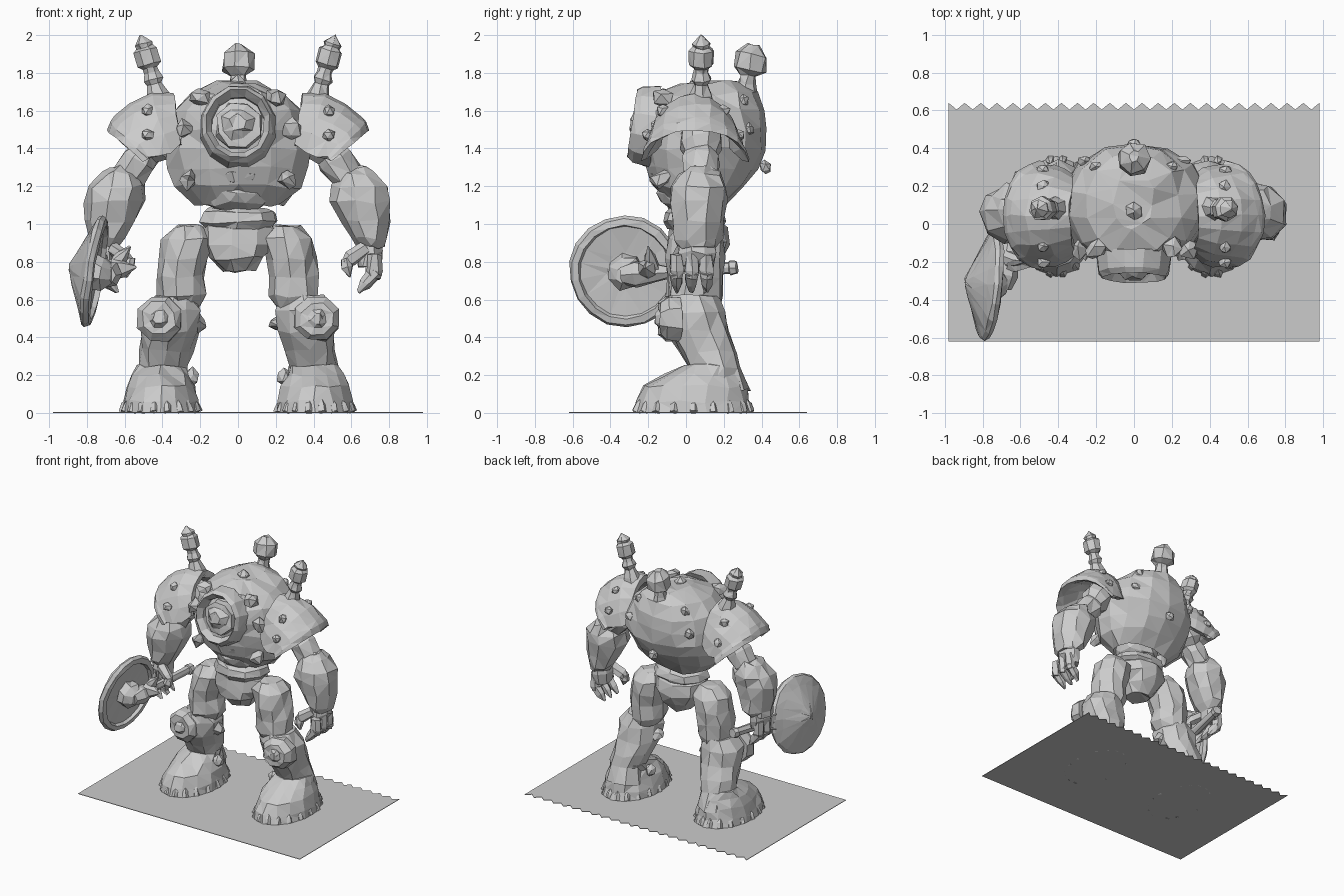
import bpy, bmesh, math, random
from mathutils import Vector, Matrix

random.seed(7)
grey = bpy.data.materials.new("stone grey")
grey.diffuse_color = (0.6, 0.6, 0.6, 1)


def finish(name, bm, rough=0.0, keep_floor=False):
    """Roughen, triangulate and turn a bmesh into a flat shaded object."""
    for v in bm.verts:
        if rough and not (keep_floor and v.co.z < 0.02):
            v.co += Vector([random.uniform(-rough, rough) for _ in range(3)])
    bmesh.ops.triangulate(bm, faces=bm.faces[:])
    bmesh.ops.recalc_face_normals(bm, faces=bm.faces[:])
    me = bpy.data.meshes.new(name)
    bm.to_mesh(me)
    bm.free()
    me.materials.append(grey)
    ob = bpy.data.objects.new(name, me)
    bpy.context.collection.objects.link(ob)
    return ob


def loft(name, rings, n=10, rough=0.012, mat=Matrix(), caps=True, floor=False, closed=False):
    """Skin ellipses (x, y, z, rx, ry) stacked along local z."""
    bm = bmesh.new()
    rows = []
    for x, y, z, rx, ry in rings:
        rows.append([bm.verts.new(mat @ Vector((x + rx * math.cos(a), y + ry * math.sin(a), z)))
                     for a in (2 * math.pi * (i + .5) / n for i in range(n))])
    pairs = list(zip(rows, rows[1:])) + ([(rows[-1], rows[0])] if closed else [])
    for lo, hi in pairs:
        for i in range(n):
            j = (i + 1) % n
            bm.faces.new((lo[i], lo[j], hi[j], hi[i]))
    if caps and not closed:
        bm.faces.new(rows[0])
        bm.faces.new(rows[-1])
    return finish(name, bm, rough, floor)


def rod(name, a, b, stations, n=7, rough=0.006):
    """Round piece from a to b; stations are (fraction, radius)."""
    a, b = Vector(a), Vector(b)
    m = Matrix.Translation(a) @ (b - a).to_track_quat('Z', 'Y').to_matrix().to_4x4()
    return loft(name, [(0, 0, t * (b - a).length, r, r) for t, r in stations], n, rough, m)


def blob(name, c, size, rough=0.015, sub=1):
    bm = bmesh.new()
    bmesh.ops.create_icosphere(bm, subdivisions=sub, radius=1)
    for v in bm.verts:
        v.co = Vector(c) + Vector([v.co[i] * size[i] for i in range(3)])
    return finish(name, bm, rough)


# Ground sheet with a saw-toothed back edge
bm = bmesh.new()
teeth = 23
pts = [(-.98, -.62), (.98, -.62)]
for i in range(teeth * 2 + 1):
    pts.append((.98 - 1.96 * i / (teeth * 2), .605 if i % 2 else .64))
bm.faces.new([bm.verts.new((x, y, 0)) for x, y in pts])
ext = bmesh.ops.extrude_face_region(bm, geom=bm.faces[:])
for g in ext["geom"]:
    if isinstance(g, bmesh.types.BMVert):
        g.co.z = .004
finish("ground_sheet", bm)

# Barrel torso
loft("torso", [(0, .09, 1.2, .2, .13), (0, .07, 1.1, .24, .15), (0, .07, 1.2, .34, .24),
               (0, .09, 1.3, .375, .29), (0, .1, 1.4, .39, .325), (0, .105, 1.5, .38, .33),
               (0, .1, 1.6, .35, .32), (0, .1, 1.69, .25, .27), (0, .14, 1.75, .11, .16)],
     14, .013)
# Porthole on the chest: ring, recess and hub
port = Matrix.Translation((0, -.2, 1.52)) @ Matrix.Rotation(math.radians(82), 4, 'X')
loft("porthole_ring", [(0, 0, -.04, .205, .225), (0, 0, .055, .19, .21),
                       (0, 0, .085, .17, .185), (0, 0, .04, .14, .15), (0, 0, -.02, .14, .15)],
     12, .004, port, closed=True)
loft("porthole_hub", [(0, 0, -.02, .13, .14), (0, 0, .05, .12, .125),
                      (0, 0, .055, .09, .09), (0, 0, .09, .04, .05)], 8, .01, port)
# Plates around the lower front and studs on the hull
for x, z in ((-.29, 1.5), (.29, 1.5), (-.26, 1.24), (.26, 1.24), (-.2, 1.67), (.2, 1.67)):
    blob("hull_stud", (x, -.13, z), (.05, .06, .055))
for x, y, z in ((-.26, .33, 1.5), (.26, .33, 1.5), (0, .42, 1.3), (-.2, .3, 1.65), (.2, .3, 1.65)):
    blob("back_stud", (x, y, z), (.04, .035, .04), .006)
rod("top_spike", (0, .07, 1.71), (0, .07, 1.79), [(0, .05), (.6, .045), (1, .005)], 6)
rod("rear_stack", (0, .31, 1.69), (0, .36, 1.95),
    [(0, .07), (.2, .05), (.36, .045), (.5, .09), (.8, .085), (1, .03)], 7)

# Belly and pelvis
blob("belly", (0, .02, 1.17), (.18, .17, .13), .012, 2)
loft("belly_brow", [(0, -.04, 1.23, .16, .15), (0, -.05, 1.27, .15, .15), (0, -.03, 1.31, .1, .1)], 9)
loft("waist_collar", [(0, .05, .98, .17, .14), (0, .05, 1.01, .21, .17),
                      (0, .05, 1.06, .2, .16), (0, .05, 1.08, .15, .12)], 10)
loft("pelvis", [(0, .05, .75, .09, .09), (0, .05, .82, .15, .15), (0, .06, .9, .21, .17),
                (0, .06, .98, .2, .16), (0, .05, 1.02, .15, .12)], 9)

# Shoulder pad: arched shell from torso to flared rim
def shoulder_pad(s):
    bm = bmesh.new()
    n = 10
    arches = [(.3, .04, .2, 1.42, .27), (.36, .1, .25, 1.38, .31), (.42, .15, .27, 1.36, .28),
              (.47, .18, .27, 1.36, .21), (.48, .2, .285, 1.34, .2), (.5, .19, .285, 1.33, .165),
              (.47, .17, .25, 1.34, .17), (.4, .1, .21, 1.38, .22), (.3, .04, .17, 1.42, .22)]
    rows = [[bm.verts.new((s * (x + dx * math.sin(a)), .045 + ry * math.cos(a), z + dz * math.sin(a)))
             for a in (math.pi * i / n for i in range(n + 1))] for x, dx, ry, z, dz in arches]
    for k, lo in enumerate(rows):
        hi = rows[(k + 1) % len(rows)]
        for i in range(n):
            bm.faces.new((lo[i], lo[i + 1], hi[i + 1], hi[i]))
    for i in (0, n):
        bm.faces.new([r[i] for r in rows])
    finish("shoulder_pad", bm, .006)


for s in (-1, 1):
    shoulder_pad(s)
    # Stack on top of the shoulder
    rod("shoulder_stack", (s * .41, .08, 1.63), (s * .515, .08, 2.0),
        [(0, .075), (.15, .06), (.3, .04), (.37, .055), (.46, .04), (.53, .04), (.58, .065),
         (.78, .065), (.83, .045), (.88, .05), (1, .003)], 7, .004)
    for y, z in ((-.2, 1.47), (.28, 1.47), (-.12, 1.6), (.2, 1.6)):
        blob("pad_stud", (s * .48, y, z), (.035, .035, .035), .006)
    # Upper arm and elbow
    rod("upper_arm", (s * .38, .08, 1.52), (s * .6, .08, 1.22),
        [(0, .11), (.35, .115), (.5, .085), (.62, .1), (.9, .09), (1, .06)], 8, .01)
    # Forearm gauntlet
    loft("forearm", [(s * .71, .06, .88, .075, .1), (s * .69, .06, .92, .1, .13),
                     (s * .67, .06, 1.02, .135, .14), (s * .655, .06, 1.12, .165, .155),
                     (s * .645, .06, 1.2, .15, .155), (s * .63, .07, 1.27, .09, .11),
                     (s * .63, .08, 1.3, .04, .06)], 9, .014)
    # Thigh, shin and foot
    loft("thigh", [(s * .3, .05, .56, .1, .12), (s * .295, .05, .62, .125, .15),
                   (s * .3, .05, .72, .125, .15), (s * .285, .05, .82, .13, .155),
                   (s * .26, .05, .92, .14, .15), (s * .26, .05, .99, .07, .09)], 9)
    loft("shin", [(s * .4, .16, .12, .14, .18), (s * .4, .15, .24, .13, .14),
                  (s * .38, .12, .33, .14, .15), (s * .36, .07, .43, .155, .165),
                  (s * .36, .04, .54, .16, .165), (s * .34, .04, .62, .11, .13)], 10)
    rod("knee_pad", (s * .41, -.03, .5), (s * .42, -.16, .5),
        [(0, .125), (.55, .125), (.85, .09), (.88, .05), (1, .03)], 8, .008)
    blob("knee_side_bolt", (s * .215, .05, .47), (.045, .06, .05))
    blob("ankle_bolt", (s * .245, .1, .19), (.04, .045, .05), .008)
    loft("foot", [(s * .41, .04, 0, .21, .32), (s * .41, .04, .06, .2, .3),
                  (s * .41, .05, .14, .18, .27), (s * .41, .09, .2, .15, .2),
                  (s * .4, .14, .25, .13, .14)], 14, .01, floor=True)
    # Ragged cleats round the sole
    for i in range(18):
        a = 2 * math.pi * i / 18
        x, y = s * .41 + .2 * math.cos(a), .04 + .305 * math.sin(a)
        rod("sole_cleat", (x, y, .005), (x - .02 * math.cos(a), y - .02 * math.sin(a), .07),
            [(0, .024), (.6, .02), (1, .004)], 5, .003)
    # Hand: palm, fingers, thumb
    loft("palm", [(s * .69, .06, .78, .05, .09), (s * .7, .06, .85, .065, .1),
                  (s * .7, .06, .92, .06, .09)], 8, .01)
    for y in (-.05, .03, .11):
        rod("finger", (s * .725, y, .84), (s * .72, y, .71), [(0, .035), (.7, .042), (1, .03)], 6)
        rod("fingertip", (s * .73, y, .75), (s * .64, y, .64), [(0, .038), (.6, .032), (1, .01)], 6)
    rod("thumb", (s * .67, -.01, .87), (s * .56, -.05, .79), [(0, .04), (.7, .04), (1, .02)], 6)
    rod("thumb_tip", (s * .57, -.05, .82), (s * .59, -.06, .72), [(0, .025), (.5, .035), (1, .008)], 6)

# Round disc weapon held beside one hand
disc = Matrix.Translation((-.765, -.32, .75)) @ \
    Vector((-1, .1, .16)).to_track_quat('Z', 'Y').to_matrix().to_4x4()
loft("disc_blade", [(0, 0, .005, .1, .1), (0, 0, -.005, .24, .24), (0, 0, -.03, .25, .25),
                    (0, 0, -.025, .285, .285), (0, 0, 0, .3, .3), (0, 0, .02, .285, .285),
                    (0, 0, .045, .22, .22), (0, 0, .1, .09, .09), (0, 0, .13, .02, .02)],
     18, .004, disc)
loft("disc_hub", [(0, 0, .02, .1, .1), (0, 0, -.05, .09, .09), (0, 0, -.1, .045, .045)], 7, .01, disc)
rod("disc_shaft", (-.7, -.34, .73), (-.6, .27, .77),
    [(0, .05), (.12, .075), (.3, .05), (.4, .033), (.93, .03), (.94, .04), (1, .035)], 7, .004)
rod("shaft_spike", (-.66, -.2, .76), (-.54, -.22, .77), [(0, .06), (.4, .05), (1, .004)], 6)
rod("upper_spike", (-.66, -.18, .77), (-.57, -.2, .88), [(0, .045), (.5, .035), (1, .004)], 6)
